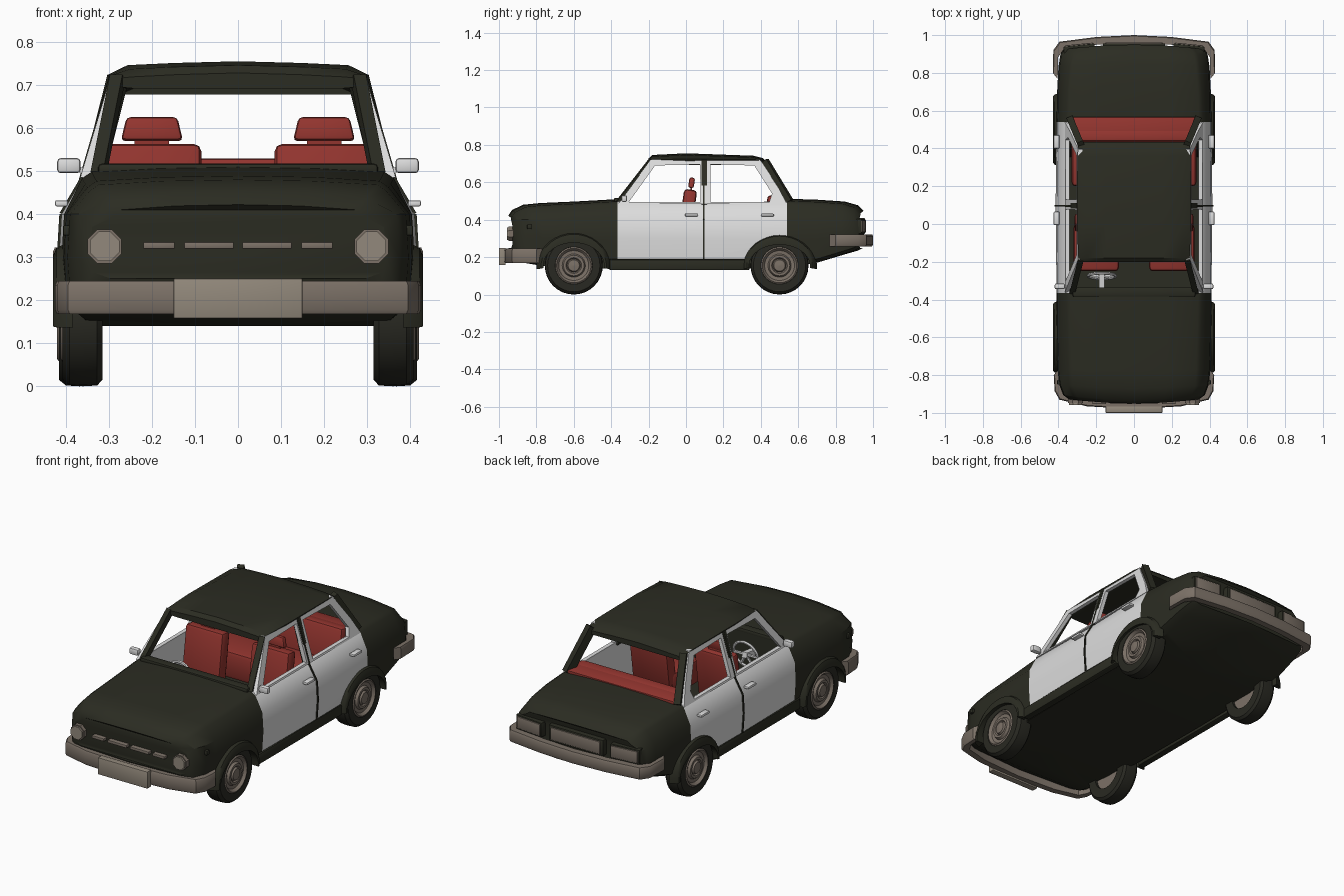
import bpy, bmesh, math
from mathutils import Vector, Matrix

if "Cube" in bpy.data.objects:
    bpy.data.objects.remove(bpy.data.objects["Cube"])


def material(name, rgb):
    m = bpy.data.materials.new(name)
    m.use_nodes = True
    m.diffuse_color = (*rgb, 1)
    m.node_tree.nodes["Principled BSDF"].inputs["Base Color"].default_value = (*rgb, 1)
    return m


BLACK = material("black_paint", (0.024, 0.025, 0.016))
WHITE = material("white_paint", (0.72, 0.72, 0.72))
RED = material("red_upholstery", (0.29, 0.035, 0.028))
CHROME = material("dull_chrome", (0.2, 0.165, 0.135))
LAMP = material("lamp_glass", (0.29, 0.25, 0.2))
TYRE = material("tyre_rubber", (0.022, 0.022, 0.016))
made = []


def finish(name, bm, *mats):
    bmesh.ops.recalc_face_normals(bm, faces=bm.faces)
    me = bpy.data.meshes.new(name)
    bm.to_mesh(me)
    bm.free()
    for m in mats:
        me.materials.append(m)
    ob = bpy.data.objects.new(name, me)
    bpy.context.scene.collection.objects.link(ob)
    made.append(ob)
    return ob


def box(name, lo, hi, mat, bevel=0.0, tilt=0.0, taper=1.0, turn=0.0):
    """Box between two corners, tilted about x, turned about z, narrowed at the top."""
    bm = bmesh.new()
    bmesh.ops.create_cube(bm, size=1)
    lo, hi = Vector(lo), Vector(hi)
    for v in bm.verts:
        if v.co.z > 0:
            v.co.x *= taper
        v.co = v.co * (hi - lo)
    if bevel:
        bmesh.ops.bevel(bm, geom=bm.edges[:], offset=bevel, segments=2, affect='EDGES', profile=0.5)
    spin = Matrix.Rotation(turn, 4, 'Z') @ Matrix.Rotation(tilt, 4, 'X')
    bm.transform(Matrix.Translation((lo + hi) / 2) @ spin)
    return finish(name, bm, mat)


def beam(name, a, b, w, d, mat):
    """Straight bar from a to b."""
    a, b = Vector(a), Vector(b)
    bm = bmesh.new()
    bmesh.ops.create_cube(bm, size=1)
    bm.transform(Matrix.Translation((a + b) / 2) @ (b - a).to_track_quat('Z', 'Y').to_matrix().to_4x4()
                 @ Matrix.Diagonal((w, d, (b - a).length, 1)))
    return finish(name, bm, mat)


def skin(bm, rings, closed=False):
    """Quads between successive closed rings of points."""
    vs = [[bm.verts.new(p) for p in r] for r in rings]
    n = len(vs[0])
    for i in range(len(vs) if closed else len(vs) - 1):
        a, b = vs[i], vs[(i + 1) % len(vs)]
        for k in range(n):
            bm.faces.new((a[k], a[(k + 1) % n], b[(k + 1) % n], b[k]))
    return vs


def loft(name, halves, *mats):
    """Mirrored half sections, capped with level strips."""
    bm = bmesh.new()
    n = len(halves[0])
    rings = skin(bm, [h + [(-x, y, z) for x, y, z in h[-2:0:-1]] for h in halves])
    for r in (rings[0], rings[-1]):
        for i in range(n - 1):
            quad = [r[i], r[i + 1], r[-i - 1], r[-i]]
            bm.faces.new(list(dict.fromkeys(quad)))
    return finish(name, bm, *mats)


def lathe(name, profile, centre, side, mat, steps=32):
    """Spin (radius, x) points about an axis along x."""
    bm = bmesh.new()
    c = Vector(centre)
    rings = []
    for i in range(steps):
        t = math.tau * i / steps
        rings.append([c + Vector((side * x, r * math.cos(t), r * math.sin(t))) for r, x in profile])
    skin(bm, rings, closed=True)
    return finish(name, bm, mat)


# Lower body: y, top z, bottom z, shoulder half width, greatest half width
stations = [(-.95, .41, .25, .29, .345), (-.93, .44, .2, .32, .375), (-.87, .468, .17, .345, .396),
            (-.78, .477, .155, .35, .405), (-.6, .485, .14, .355, .41), (-.365, .498, .14, .362, .41),
            (.095, .49, .14, .365, .415), (.54, .5, .14, .365, .41), (.7, .495, .17, .36, .407),
            (.85, .485, .215, .348, .4), (.92, .465, .235, .335, .39), (.95, .435, .25, .315, .375)]
halves = []
for y, zt, zb, ws, wm in stations:
    half = [(0, zt + .012), (ws * .5, zt + .009), (ws * .94, zt), (ws, zt - .015),
            (wm - .006, min(.4, zt - .04)), (wm, .3), (wm - .008, max(.19, zb + .015)),
            (wm - .05, zb), (0, zb)]
    bow = max(0, abs(y) - .7) / .25 * math.copysign(.03, y)
    halves.append([(x, y - bow * (x / .4) ** 2, z) for x, z in half])
body = loft("lower_body", halves, BLACK, WHITE)
for f in body.data.polygons:
    c = f.center
    if -.36 < c.y < .53 and abs(c.x) > .3 and c.z > .2:
        f.material_index = 1

# Cutters: open cabin and four wheel wells
cutters = [box("cabin_cutter", (-.345, -.335, .2), (.345, .5, .8), BLACK)]
cutters[0].data.materials.append(WHITE)
for f in cutters[0].data.polygons:
    f.material_index = int(abs(f.normal.x) > .9)
AXLES = {"front": (-.6, .01, 0), "rear": (.5, 0, .008)}
for side in (1, -1):
    for y, lift, out in AXLES.values():
        bm = bmesh.new()
        bmesh.ops.create_cone(bm, cap_ends=True, segments=32, radius1=1, radius2=1, depth=.3)
        bm.transform(Matrix.Translation((side * .505, y, .15)) @ Matrix.Diagonal((1, .168, .12 + lift, 1))
                     @ Matrix.Rotation(math.pi / 2, 4, 'Y'))
        cutters.append(finish("well_cutter", bm, BLACK, WHITE))
for c in cutters:
    mod = body.modifiers.new("cut", 'BOOLEAN')
    mod.operation, mod.solver, mod.object = 'DIFFERENCE', 'EXACT', c
bpy.context.view_layer.update()
cut_mesh = bpy.data.meshes.new_from_object(body.evaluated_get(bpy.context.evaluated_depsgraph_get()))
body.modifiers.clear()
body.data = cut_mesh
for c in cutters:
    made.remove(c)
    bpy.data.objects.remove(c)

# Roof
roof = []
for y, zc, hw, ze in [(-.2, .728, .285, .715), (-.18, .746, .295, .722), (0, .755, .302, .724),
                      (.36, .742, .3, .722), (.41, .73, .295, .715), (.435, .708, .285, .698)]:
    roof.append([(0, y, zc), (hw * .5, y, zc - .004), (hw * .85, y, zc - .009), (hw, y, ze),
                 (hw - .01, y, ze - .02), (hw * .85, y, .692), (0, y, .695)])
loft("roof", roof, BLACK)
box("cowl", (-.325, -.385, .49), (.325, -.335, .517), BLACK, .008)

# Door window frames, given as (y, z) loops
FRAMES = {
    "front_door_frame": ([(-.362, .485), (-.187, .722), (.09, .725), (.09, .485)],
                         [(-.305, .495), (-.165, .69), (.075, .695), (.078, .495)]),
    "rear_door_frame": ([(.1, .485), (.1, .725), (.395, .722), (.495, .57), (.54, .485)],
                        [(.13, .495), (.13, .695), (.365, .69), (.46, .54), (.445, .495)])}
for side, tag in ((1, "left"), (-1, "right")):
    for name, (outer, inner) in FRAMES.items():
        bm = bmesh.new()
        rings = []
        for inset in (0, .022):
            for loop in ((outer, inner) if not inset else (inner, outer)):
                rings.append([(side * (.365 - (z - .49) * .3 - inset), y, z) for y, z in loop])
        skin(bm, rings, closed=True)
        finish(f"{tag}_{name}", bm, WHITE)

    # Pillars and the gap between the doors
    beam(f"{tag}_front_pillar", (side * .325, -.36, .49), (side * .28, -.185, .715), .03, .03, BLACK)
    beam(f"{tag}_rear_pillar", (side * .335, .55, .495), (side * .28, .418, .712), .035, .045, BLACK)
    beam(f"{tag}_middle_pillar", (side * .35, .097, .48), (side * .285, .097, .715), .03, .03, BLACK)
    gap = [(.407, .19), (.415, .3), (.409, .4), (.365, .475), (.293, .722)]
    for (x0, z0), (x1, z1) in zip(gap, gap[1:]):
        beam(f"{tag}_door_gap", (side * x0, .096, z0), (side * x1, .096, z1), .008, .012, BLACK)

    # Sill, handles, mirror
    box(f"{tag}_sill", (side * .39 - .02, -.41, .13), (side * .39 + .02, .34, .188), BLACK, .008)
    for y in (.03, .435):
        box(f"{tag}_door_handle", (side * .41 - .015, y - .035, .418), (side * .41 + .015, y + .035, .432),
            WHITE, .004)
    box(f"{tag}_mirror", (side * .393 - .027, -.345, .495), (side * .393 + .027, -.315, .53), WHITE, .008)
    beam(f"{tag}_mirror_arm", (side * .345, -.33, .495), (side * .385, -.33, .51), .012, .012, WHITE)

    # Wheels and arches
    for end, (y, lift, out) in AXLES.items():
        hub = (side * out, y, .155)
        lathe(f"{tag}_{end}_tyre", [(.09, .315), (.14, .315), (.153, .327), (.155, .36), (.153, .392),
                                    (.14, .408), (.1, .408), (.09, .395)], hub, side, TYRE)
        lathe(f"{tag}_{end}_rim", [(.001, .33), (.1, .33), (.1, .406), (.092, .412), (.08, .397), (.062, .395),
                                   (.055, .408), (.042, .408), (.036, .4), (.03, .412), (.001, .415)],
              hub, side, CHROME)
        bm = bmesh.new()
        rings = []
        for i in range(19):
            t = math.radians(-5 + 190 * i / 18)
            section = [(.385, .163, .115), (.43, .163, .115), (.43, .175, .14), (.422, .185, .16), (.385, .2, .175)]
            rings.append([(side * x, y + ry * math.cos(t), .152 + (rz + lift) * math.sin(t))
                          for x, ry, rz in section])
        ends = skin(bm, rings)
        bm.faces.new(ends[0])
        bm.faces.new(ends[-1])
        finish(f"{tag}_{end}_wheel_arch", bm, BLACK)

    # Headlight, side marker, tail light
    for name, r, front, mat in (("headlight", .037, .958, LAMP), ("headlight_ring", .043, .948, CHROME)):
        bm = bmesh.new()
        bmesh.ops.create_cone(bm, cap_ends=True, segments=8, radius1=r, radius2=r, depth=.06)
        bm.transform(Matrix.Translation((side * .31, .03 - front, .325)) @ Matrix.Rotation(math.pi / 2, 4, 'X')
                     @ Matrix.Rotation(math.pi / 8, 4, 'Z'))
        finish(f"{tag}_{name}", bm, mat)
    box(f"{tag}_side_marker", (side * .395 - .012, -.85, .35), (side * .395 + .012, -.825, .375), BLACK, .005)
    box(f"{tag}_tail_light_frame", (side * .29 - .083, .91, .325), (side * .29 + .083, .947, .405),
        BLACK, .004, turn=-side * .1)
    box(f"{tag}_tail_light", (side * .29 - .075, .92, .333), (side * .29 + .075, .953, .397),
        CHROME, .004, turn=-side * .1)
    for a, b in ((.01, .125), (.147, .22)):
        xs = sorted((side * a, side * b))
        box(f"{tag}_grille_bar", (xs[0], -.953, .319), (xs[1], -.91, .335), CHROME, .003)

    # Front seat
    mid = side * .2
    box(f"{tag}_seat_cushion", (mid - .12, -.25, .21), (mid + .12, .0, .34), RED, .02)
    box(f"{tag}_seat_back", (mid - .115, -.03, .27), (mid + .115, .04, .562), RED, .018, tilt=-.14)
    box(f"{tag}_headrest", (mid - .072, .015, .57), (mid + .072, .045, .625), RED, .01, tilt=-.14, taper=.82)
    box(f"{tag}_headrest_post", (mid - .04, .023, .54), (mid + .04, .033, .58), RED)

# Rear bench and shelf
box("bench_cushion", (-.33, .2, .21), (.33, .46, .36), RED, .02)
box("bench_back", (-.325, .42, .3), (.325, .49, .528), RED, .015, tilt=-.15)
box("rear_shelf", (-.325, .45, .48), (.325, .565, .522), RED, .006, tilt=-.1)

# Steering wheel
hub = Vector((-.17, -.275, .415))
lean = Matrix.Translation(hub) @ Matrix.Rotation(-.2, 4, 'X')
bm = bmesh.new()
rings = []
for i in range(24):
    t = math.tau * i / 24
    rings.append([lean @ Vector(((.073 + .008 * math.cos(a)) * math.cos(t), .008 * math.sin(a),
                                 (.073 + .008 * math.cos(a)) * math.sin(t)))
                  for a in (math.tau * k / 6 for k in range(6))])
skin(bm, rings, closed=True)
finish("steering_wheel", bm, WHITE)
for deg in (0, 180, 240, 300):
    t = math.radians(deg)
    beam("steering_spoke", hub, lean @ Vector((.073 * math.cos(t), 0, .073 * math.sin(t))), .012, .01, WHITE)
beam("steering_column", hub + Vector((0, .012, 0)), hub + Vector((0, -.075, -.012)), .03, .03, WHITE)

# Bumpers and plates
BUMPERS = {"front_bumper": ([(.425, -.8), (.42, -.885), (.395, -.93), (.25, -.965), (0, -.98)], .168, .245),
           "rear_bumper": ([(.43, .8), (.427, .92), (.395, .965), (.2, .99), (0, 1)], .258, .322)}
for name, (path, z0, z1) in BUMPERS.items():
    path = path + [(-x, y) for x, y in path[-2::-1]]
    bm = bmesh.new()
    rings = skin(bm, [[(x * .99, y * .995, z0), (x, y, z0 + .01), (x, y, z1 - .01), (x * .99, y * .995, z1),
                       (x * .94, y * .96, z1), (x * .94, y * .96, z0)] for x, y in path])
    bm.faces.new(rings[0])
    bm.faces.new(rings[-1])
    finish(name, bm, CHROME)
box("front_plate", (-.15, -1, .158), (.15, -.965, .25), LAMP, .003)
box("rear_plate_frame", (-.165, .91, .322), (.165, .956, .41), BLACK, .004)
box("rear_plate", (-.15, .92, .332), (.15, .962, .4), CHROME, .003)

# Smooth shading with sharp creases
bpy.ops.object.select_all(action='DESELECT')
for ob in made:
    ob.select_set(True)
bpy.context.view_layer.objects.active = body
bpy.ops.object.shade_smooth_by_angle(angle=math.radians(35))
